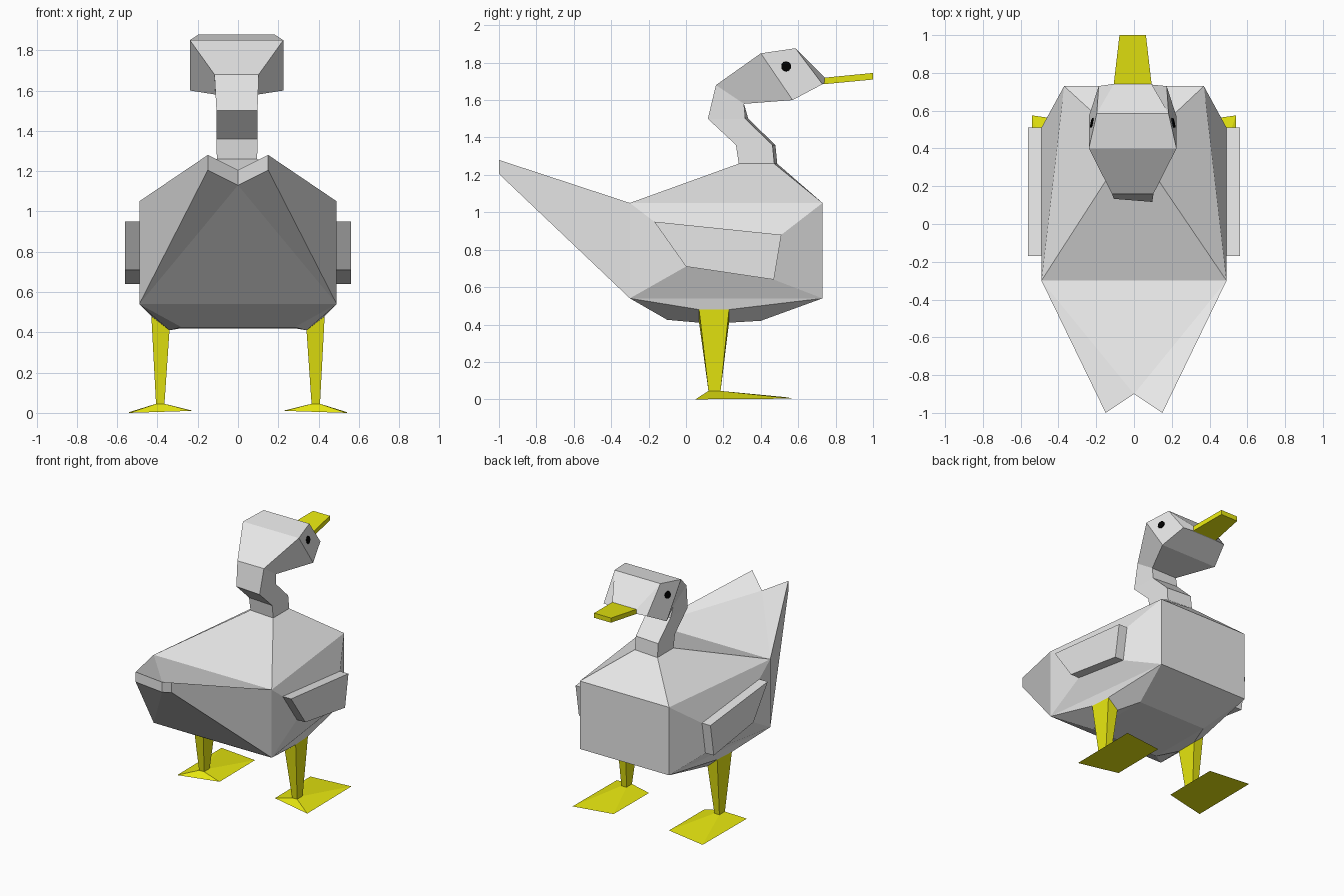
import bpy, bmesh
from mathutils import Vector

if "Cube" in bpy.data.objects:
    bpy.data.objects.remove(bpy.data.objects["Cube"])


def material(name, rgb):
    m = bpy.data.materials.new(name)
    m.diffuse_color = (*rgb, 1)
    m.use_nodes = True
    m.node_tree.nodes["Principled BSDF"].inputs["Base Color"].default_value = m.diffuse_color
    return m


GREY = material("pale_grey", (0.8, 0.8, 0.8))
YELLOW = material("yellow", (0.8, 0.8, 0.005))
BLACK = material("black", (0, 0, 0))


def flip(p):
    return (-p[0], p[1], p[2])


def face(bm, pts):
    # repeated points collapse, so a quad may become a triangle
    pts = list(dict.fromkeys(tuple(p) for p in pts))
    if len(pts) > 2:
        bm.faces.new([bm.verts.new(p) for p in pts])


def loft(bm, rings, cap=True):
    for a, b in zip(rings, rings[1:]):
        n = len(a)
        for i in range(n):
            j = (i + 1) % n
            face(bm, [a[i], a[j], b[j], b[i]])
    if cap:
        face(bm, rings[-1])


def finish(bm, name, mat):
    bmesh.ops.remove_doubles(bm, verts=bm.verts, dist=0.0005)
    bmesh.ops.recalc_face_normals(bm, faces=bm.faces)
    me = bpy.data.meshes.new(name)
    bm.to_mesh(me)
    bm.free()
    me.materials.append(mat)
    ob = bpy.data.objects.new(name, me)
    bpy.context.collection.objects.link(ob)
    return ob


def section(yf, zf, xf, yb, zb, xb, cx=0.0, skew=0.0):
    # four corners of a neck, head or beak slice: front pair, then back pair
    pts = [(xf, yf, zf), (-xf, yf, zf), (-xb, yb, zb), (xb, yb, zb)]
    return [(x + cx, y - skew * x, z) for x, y, z in pts]


# shared corners of the right side of the body
top_front, top_back = (0.37, 0.73, 1.05), (0.49, -0.3, 1.05)
low_back, low_front = (0.49, -0.3, 0.54), (0.37, 0.73, 0.54)
keel_back, keel_front = (0.28, -0.1, 0.425), (0.28, 0.4, 0.42)
hip = [(0.42, 0.23, 0.48), (0.43, 0.07, 0.48), (0.34, 0.07, 0.41), (0.34, 0.23, 0.41)]
wing = [(0.51, 0.88), (-0.17, 0.95), (0.0, 0.71), (0.47, 0.64)]

neck = [section(*r, cx=-0.005, skew=0.08) for r in (
    (0.48, 1.26, 0.1, 0.29, 1.26, 0.1),
    (0.47, 1.36, 0.098, 0.275, 1.36, 0.102),
    (0.325, 1.5, 0.1, 0.125, 1.5, 0.102))]
head = [section(*r, cx=-0.007) for r in (
    (0.31, 1.58, 0.105, 0.16, 1.68, 0.11),
    (0.57, 1.6, 0.232, 0.4, 1.85, 0.232),
    (0.73, 1.685, 0.18, 0.585, 1.877, 0.19),
    (0.738, 1.685, 0.1, 0.742, 1.72, 0.1))]
bill_tip = section(1.0, 1.71, 0.07, 1.0, 1.745, 0.07, cx=-0.007)

# body with folded wings
bm = bmesh.new()
for f in (tuple, flip):
    side = [f(p) for p in (top_front, top_back, low_back, low_front)]
    loft(bm, [side] + [[f((x, y, z)) for y, z in wing] for x in (0.49, 0.56)])
    under = [f(p) for p in (low_front, low_back, keel_back, keel_front)]
    loft(bm, [under, [f(p) for p in hip]])
for a, b in ((top_front, low_front), (low_front, keel_front),
             (keel_front, keel_back), (keel_back, low_back)):
    face(bm, [a, flip(a), flip(b), b])
loft(bm, [[top_front, flip(top_front), flip(top_back), top_back], neck[0]], cap=False)

# notched tail
tip, tip_low = (0.15, -1.0, 1.28), (0.15, -1.0, 1.205)
notch, notch_low = (0, -0.9, 1.205), (0, -0.9, 1.13)
root = [top_back] * 2 + [flip(top_back)] * 2 + [flip(low_back)] * 2 + [low_back] * 2
end = [tip, notch, notch, flip(tip), flip(tip_low), notch_low, notch_low, tip_low]
loft(bm, [root, end], cap=False)
for f in (tuple, flip):
    face(bm, [f(p) for p in (tip, notch, notch_low, tip_low)])
finish(bm, "body", GREY)

# neck and head
bm = bmesh.new()
loft(bm, neck + head)
finish(bm, "neck_and_head", GREY)

# bill
bm = bmesh.new()
loft(bm, [head[-1], bill_tip])
finish(bm, "bill", YELLOW)

# legs with webbed feet
ankle = [(0.407, 0.185, 0.045), (0.407, 0.12, 0.045), (0.365, 0.12, 0.045), (0.365, 0.185, 0.045)]
sole = [(0.54, 0.575, 0.004), (0.54, 0.05, 0), (0.23, 0.11, 0.01), (0.23, 0.53, 0.012)]
for f, label in ((tuple, "right"), (flip, "left")):
    bm = bmesh.new()
    loft(bm, [[f(p) for p in ring] for ring in (hip, ankle, sole)])
    finish(bm, label + "_leg", YELLOW)

# eyes: thin discs lying on the sides of the head
for s, label in ((1, "right"), (-1, "left")):
    bm = bmesh.new()
    bmesh.ops.create_cone(bm, cap_ends=True, segments=10, radius1=0.027, radius2=0.027, depth=0.009)
    # average the cheek corners to find its plane
    i, j = (0, 3) if s > 0 else (1, 2)
    a, b, c, d = (Vector(p) for p in (head[1][i], head[1][j], head[2][j], head[2][i]))
    n = (c - a).cross(d - b).normalized()
    n *= 1 if n.x * s > 0 else -1
    mid = (a + b + c + d) / 4
    spot = Vector((0, 0.535, 1.78))
    spot.x = mid.x - (n.y * (spot.y - mid.y) + n.z * (spot.z - mid.z)) / n.x
    eye = finish(bm, label + "_eye", BLACK)
    eye.rotation_euler = n.to_track_quat('Z', 'Y').to_euler()
    eye.location = spot + n * 0.002
